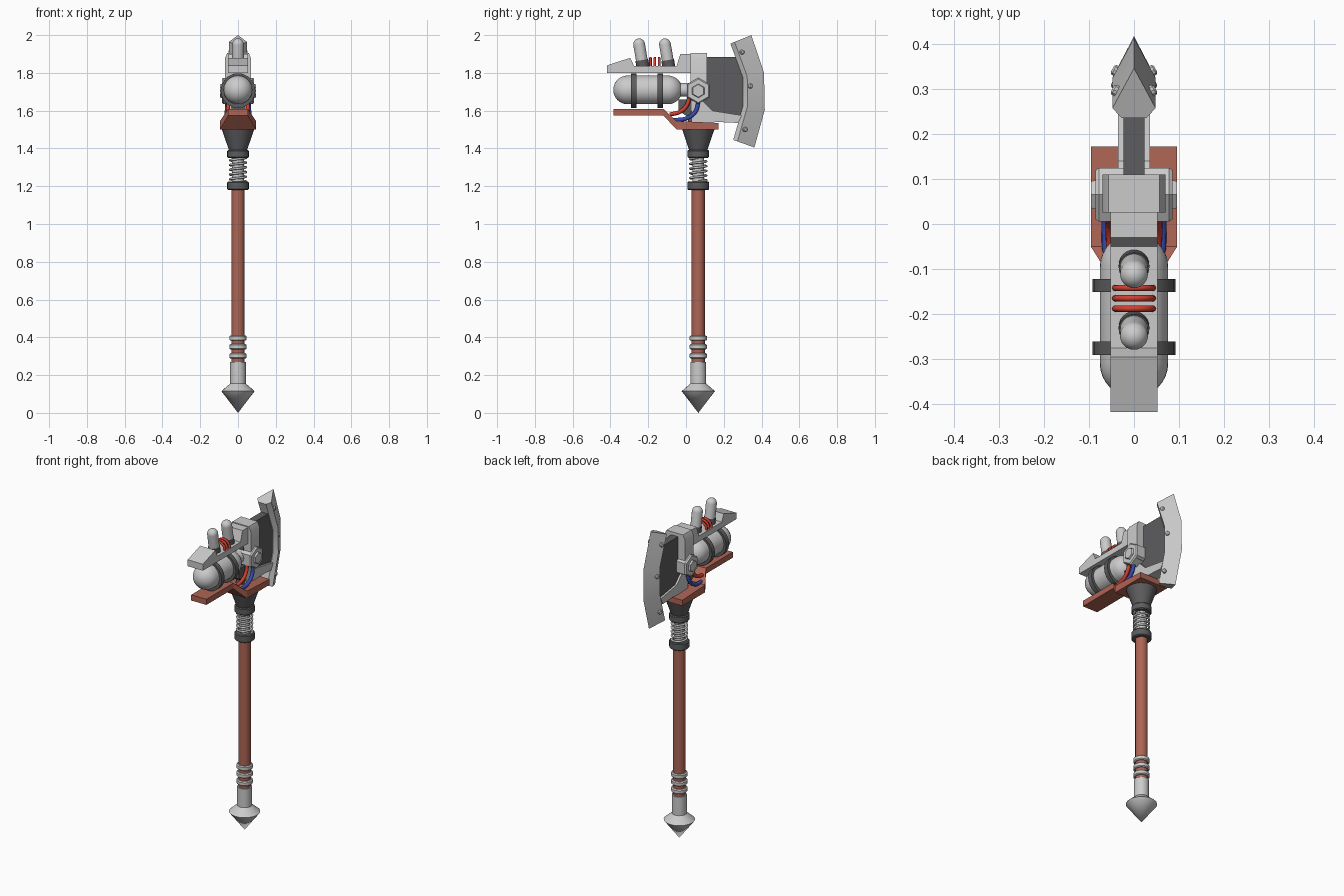
import bpy, bmesh, math
from mathutils import Vector

if "Cube" in bpy.data.objects:
    bpy.data.objects.remove(bpy.data.objects["Cube"])


def material(name, rgb):
    m = bpy.data.materials.new(name)
    m.diffuse_color = (*rgb, 1)
    m.use_nodes = True
    m.node_tree.nodes["Principled BSDF"].inputs["Base Color"].default_value = m.diffuse_color
    return m


LIGHT = material("light_metal", (0.60, 0.60, 0.60))
DARK = material("dark_metal", (0.11, 0.11, 0.115))
COPPER = material("copper_brown", (0.42, 0.13, 0.09))
RED = material("bright_red", (0.65, 0.05, 0.03))
BLUE = material("blue", (0.04, 0.07, 0.45))


def loft(name, rings, mat):
    """Skin a closed solid through rings of equal point count."""
    bm = bmesh.new()
    rows = [[bm.verts.new(p) for p in ring] for ring in rings]
    n = len(rows[0])
    for a, b in zip(rows, rows[1:]):
        for i in range(n):
            bm.faces.new((a[i], a[(i + 1) % n], b[(i + 1) % n], b[i]))
    bm.faces.new(rows[0][::-1])
    bm.faces.new(rows[-1])
    bmesh.ops.remove_doubles(bm, verts=bm.verts, dist=1e-5)
    bmesh.ops.recalc_face_normals(bm, faces=bm.faces)
    me = bpy.data.meshes.new(name)
    bm.to_mesh(me)
    bm.free()
    me.materials.append(mat)
    ob = bpy.data.objects.new(name, me)
    bpy.context.collection.objects.link(ob)
    return ob


def slab(name, profile, half, mat):
    """Side profile (y, z) extruded across x."""
    return loft(name, [[(x, y, z) for y, z in profile] for x in (-half, half)], mat)


def lathe(name, profile, loc, mat, direction=(0, 0, 1), segs=24):
    """Profile (radius, distance) turned round an axis."""
    q = Vector(direction).to_track_quat('Z', 'Y')
    rings = []
    for r, h in profile:
        ring = []
        for i in range(segs):
            a = math.pi / 2 + 2 * math.pi * i / segs
            ring.append(q @ Vector((r * math.cos(a), r * math.sin(a), h)) + Vector(loc))
        rings.append(ring)
    return loft(name, rings, mat)


def capsule(r, length, flat_start=False):
    arc = [(r * math.cos(i * math.pi / 16), r * math.sin(i * math.pi / 16)) for i in range(9)]
    end = [(a, length - r + h) for a, h in arc]
    start = [(r, 0)] if flat_start else [(a, r - h) for a, h in reversed(arc)]
    return start + end


def tube(name, pts, radius, mat, smooth=False):
    cu = bpy.data.curves.new(name, 'CURVE')
    cu.dimensions = '3D'
    cu.bevel_depth = radius
    cu.bevel_resolution = 2
    cu.use_fill_caps = True
    cu.resolution_u = 6
    sp = cu.splines.new('BEZIER' if smooth else 'POLY')
    if smooth:
        sp.bezier_points.add(len(pts) - 1)
        for b, p in zip(sp.bezier_points, pts):
            b.co = p
            b.handle_left_type = b.handle_right_type = 'AUTO'
    else:
        sp.points.add(len(pts) - 1)
        for b, p in zip(sp.points, pts):
            b.co = (*p, 1)
    cu.materials.append(mat)
    ob = bpy.data.objects.new(name, cu)
    bpy.context.collection.objects.link(ob)


SY = 0.065  # shaft axis
base = (0, SY, 0)

# Handle: pommel spike, rings, shaft, collars, spring, socket
lathe("pommel_spike", [(0, 0), (0.088, 0.115), (0.042, 0.155), (0.042, 0.27)], base, LIGHT)
lathe("shaft", [(0.035, 0.26), (0.035, 1.2)], base, COPPER, segs=16)
for i, z in enumerate((0.302, 0.35, 0.396)):
    lathe(f"grip_ring_{i}", [(0.04, z - 0.014), (0.046, z - 0.009), (0.046, z + 0.009),
                             (0.04, z + 0.014)], base, LIGHT)
for i, (a, b) in enumerate(((1.18, 1.225), (1.35, 1.392))):
    lathe(f"collar_{i}", [(0.052, a), (0.057, a + 0.005), (0.057, b - 0.005), (0.052, b)], base, DARK)
lathe("spring_rod", [(0.031, 1.2), (0.031, 1.37)], base, LIGHT)
turns, steps = 5, 100
tube("spring", [(0.043 * math.cos(2 * math.pi * turns * i / steps),
                 SY + 0.043 * math.sin(2 * math.pi * turns * i / steps),
                 1.225 + 0.125 * i / steps) for i in range(steps + 1)], 0.006, LIGHT)
lathe("socket_cone", [(0.046, 1.385), (0.085, 1.5)], base, DARK)

# Bent bracket under the head
sections = [(-0.383, 1.575, 1.61, 0.052), (-0.12, 1.575, 1.61, 0.052),
            (-0.05, 1.5, 1.545, 0.096), (0.172, 1.5, 1.535, 0.096)]
loft("bracket", [[(-w, y, a), (w, y, a), (w, y, b), (-w, y, b)] for y, a, b, w in sections], COPPER)

# Tank with bands and outlet
lathe("tank", capsule(0.076, 0.365), (0, -0.02, 1.71), LIGHT, (0, -1, 0), 32)
for i, y in enumerate((-0.276, -0.137)):
    lathe(f"tank_band_{i}", [(0.092, -0.0145), (0.092, 0.0145)], (0, y, 1.706), DARK, (0, 1, 0), 20)
lathe("tank_outlet", [(0.036, 0), (0.036, 0.09)], (0, -0.04, 1.71), LIGHT, (0, 1, 0))

# Top rail and front ramp of the head block
slab("top_rail", [(-0.417, 1.80), (0.05, 1.80), (0.05, 1.90), (-0.03, 1.90), (-0.05, 1.836),
                  (-0.275, 1.836), (-0.295, 1.88), (-0.417, 1.84)], 0.052, LIGHT)

# Head block with chamfered top
block = [(-0.07, 1.66), (0.07, 1.66), (0.07, 1.875), (0.057, 1.905), (-0.057, 1.905), (-0.07, 1.875)]
loft("head_block", [[(x, y, z) for x, z in block] for y in (0.025, 0.11)], LIGHT)

# Hexagonal pivot, passing through both sides
for name, r, w, mat in (("pivot_nut", 0.069, 0.086, LIGHT), ("pivot_bolt", 0.037, 0.096, LIGHT)):
    lathe(name, [(r * 0.9, -w), (r, -w + 0.008), (r, w - 0.008), (r * 0.9, w)],
          (0, SY, 1.705), mat, (1, 0, 0), 6)

# Blade web, lower frame, small inner block
slab("blade_web", [(0.01, 1.53), (0.16, 1.545), (0.285, 1.56), (0.32, 1.64), (0.32, 1.77),
                   (0.265, 1.885), (0.03, 1.885)], 0.023, DARK)
slab("lower_frame", [(0.03, 1.53), (0.17, 1.54), (0.275, 1.535), (0.295, 1.575), (0.14, 1.60),
                     (0.09, 1.65), (0.03, 1.65)], 0.035, LIGHT)
slab("inner_block", [(-0.04, 1.60), (0.02, 1.56), (0.04, 1.66), (-0.04, 1.66)], 0.035, DARK)

# Blade edge: chamfered back and wedge section at four heights
inner = [(0.25, 1.445), (0.302, 1.625), (0.302, 1.775), (0.235, 1.955)]
outer = [(0.362, 1.405), (0.417, 1.605), (0.413, 1.80), (0.346, 2.0)]
rings = []
for (yi, zi), (yo, zo) in zip(inner, outer):
    t = 0.2
    ym, zm = yi + (yo - yi) * t, zi + (zo - zi) * t
    rings.append([(-0.027, yi, zi), (0.027, yi, zi), (0.048, ym, zm), (0, yo, zo), (-0.048, ym, zm)])
loft("blade_edge", rings, LIGHT)

# Rivets on both faces of the blade
for s in (-1, 1):
    for i, (y, z) in enumerate(((0.312, 1.50), (0.340, 1.73), (0.296, 1.91))):
        lathe(f"rivet_{i}_{'right' if s > 0 else 'left'}",
              [(0.013, -0.01), (0.013, 0.005), (0.008, 0.009)],
              (s * 0.040, y, z), LIGHT, (s * 0.88, 0.47, 0), 10)

# Tilted vials in dark sockets
for i, y in enumerate((-0.228, -0.091)):
    tilt = (0, -0.17, 1)
    lathe(f"vial_{i}", capsule(0.031, 0.152, True), (0, y, 1.832), LIGHT, tilt)
    lathe(f"vial_socket_{i}", [(0.034, -0.01), (0.034, 0.036)], (0, y, 1.832), DARK, tilt)

# Red coils between the vials
for i, y in enumerate((-0.188, -0.165, -0.142)):
    tube(f"coil_{i}", [(0.042 * math.cos(a * math.pi / 16), y, 1.834 + 0.044 * math.sin(a * math.pi / 16))
                       for a in range(17)], 0.007, RED)

# Hoses on both sides
for s in (-1, 1):
    side = "right" if s > 0 else "left"
    tube(f"red_hose_{side}", [(s * 0.05, 0.02, 1.69), (s * 0.052, 0.005, 1.63),
                              (s * 0.052, -0.03, 1.595), (s * 0.05, -0.085, 1.58)], 0.011, RED, True)
    tube(f"blue_hose_{side}", [(s * 0.055, 0.067, 1.66), (s * 0.06, 0.05, 1.595),
                               (s * 0.062, 0.005, 1.56), (s * 0.06, -0.07, 1.55)], 0.011, BLUE, True)

# Smooth the round parts, keep hard edges
for ob in bpy.context.scene.objects:
    ob.select_set(ob.type == 'MESH')
bpy.context.view_layer.objects.active = bpy.data.objects["shaft"]
bpy.ops.object.shade_smooth_by_angle(angle=math.radians(25))
